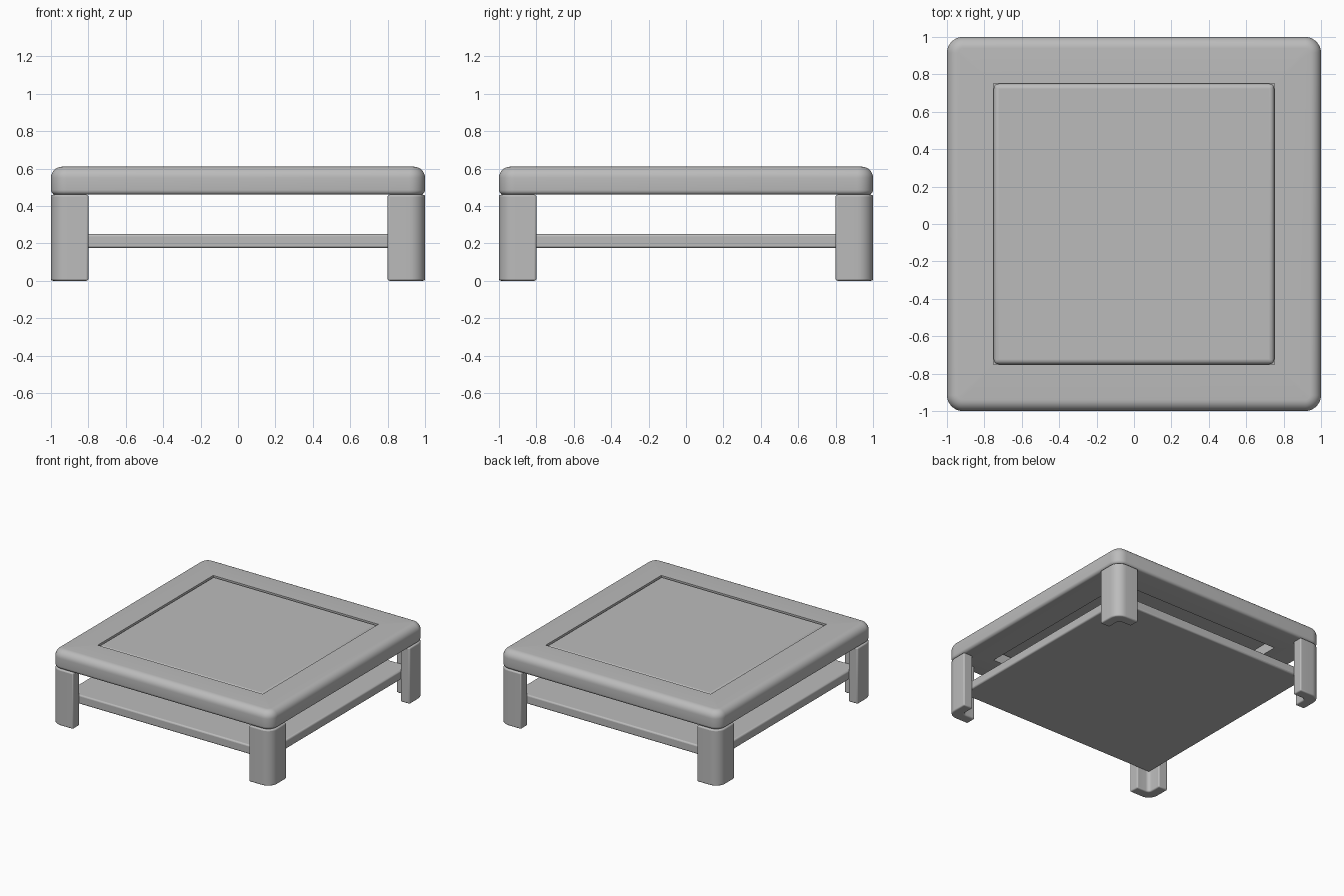
import bpy, bmesh, math

if "Cube" in bpy.data.objects:
    bpy.data.objects.remove(bpy.data.objects["Cube"])

mat = bpy.data.materials.new("plain grey")
mat.diffuse_color = (0.5, 0.5, 0.5, 1)
mat.use_nodes = True
mat.node_tree.nodes["Principled BSDF"].inputs["Base Color"].default_value = mat.diffuse_color


def finish(name, bm, bevel=0.0, segments=3):
    bmesh.ops.remove_doubles(bm, verts=bm.verts, dist=1e-5)
    bmesh.ops.recalc_face_normals(bm, faces=bm.faces)
    mesh = bpy.data.meshes.new(name)
    bm.to_mesh(mesh)
    bm.free()
    ob = bpy.data.objects.new(name, mesh)
    bpy.context.collection.objects.link(ob)
    mesh.materials.append(mat)
    if bevel:
        mod = ob.modifiers.new("bevel", 'BEVEL')
        mod.width, mod.segments, mod.limit_method = bevel, segments, 'ANGLE'
        mod.angle_limit = math.radians(40)
    bpy.ops.object.select_all(action='DESELECT')
    ob.select_set(True)
    bpy.context.view_layer.objects.active = ob
    bpy.ops.object.shade_smooth_by_angle(angle=math.radians(35))
    return ob


def slab(name, half, z0, z1, bevel, segments=3):
    bm = bmesh.new()
    bmesh.ops.create_cube(bm, size=1)
    for v in bm.verts:
        v.co.x *= 2 * half
        v.co.y *= 2 * half
        v.co.z = z0 if v.co.z < 0 else z1
    return finish(name, bm, bevel, segments)


def arc(cx, cy, r, a0, a1, n=8):
    return [(cx + r * math.cos(math.radians(a0 + (a1 - a0) * i / n)),
             cy + r * math.sin(math.radians(a0 + (a1 - a0) * i / n)))
            for i in range(n + 1)]


def rounded_square(half, r):
    pts = []
    c = half - r
    for k, (sx, sy) in enumerate([(1, 1), (-1, 1), (-1, -1), (1, -1)]):
        pts += arc(sx * c, sy * c, r, 90 * k, 90 * k + 90)
    return pts


# Top frame: rounded square rim swept around a square opening
Z0, Z1, HOLE, R = 0.46, 0.61, 0.75, 0.085
rt, rb = 0.06, 0.025
profile = [(1 - rb + x, Z0 + rb + z) for x, z in arc(0, 0, rb, -90, 0, 5)]
profile += [(1 - rt + x, Z1 - rt + z) for x, z in arc(0, 0, rt, 0, 90, 8)]
rings = [(rounded_square(h, R - (1 - h)), z) for h, z in profile]
rings += [(rounded_square(HOLE, 0), Z1), (rounded_square(HOLE, 0), Z0)]
bm = bmesh.new()
loops = [[bm.verts.new((x, y, z)) for x, y in ring] for ring, z in rings]
n = len(loops[0])
for i in range(len(loops)):
    a, b = loops[i], loops[(i + 1) % len(loops)]
    for j in range(n):
        k = (j + 1) % n
        bm.faces.new((a[j], a[k], b[k], b[j]))
bmesh.ops.dissolve_degenerate(bm, dist=1e-5, edges=bm.edges)
finish("top_frame", bm)

# Panel set into the frame, and the lower shelf
slab("top_panel", HOLE, 0.53, 0.606, 0.025, 4)
slab("lower_shelf", 0.915, 0.175, 0.25, 0.012)

# Corner legs: L-shaped section with a rounded outer and inner corner
T, ARM, RI = 0.085, 0.8, 0.03
inner = 1 - T
section = [(1, ARM)] + arc(1 - R, 1 - R, R, 0, 90) + [(ARM, 1), (ARM, inner)]
section += arc(inner - RI, inner - RI, RI, 90, 0, 5) + [(inner, ARM)]
for k, name in enumerate(["back_right", "back_left", "front_left", "front_right"]):
    c, s = [(1, 0), (0, 1), (-1, 0), (0, -1)][k]
    bm = bmesh.new()
    face = bm.faces.new([bm.verts.new((c * x - s * y, s * x + c * y, 0)) for x, y in section])
    ext = bmesh.ops.extrude_face_region(bm, geom=[face])
    for v in ext["geom"]:
        if isinstance(v, bmesh.types.BMVert):
            v.co.z = Z0
    finish(name + "_leg", bm, 0.01)
